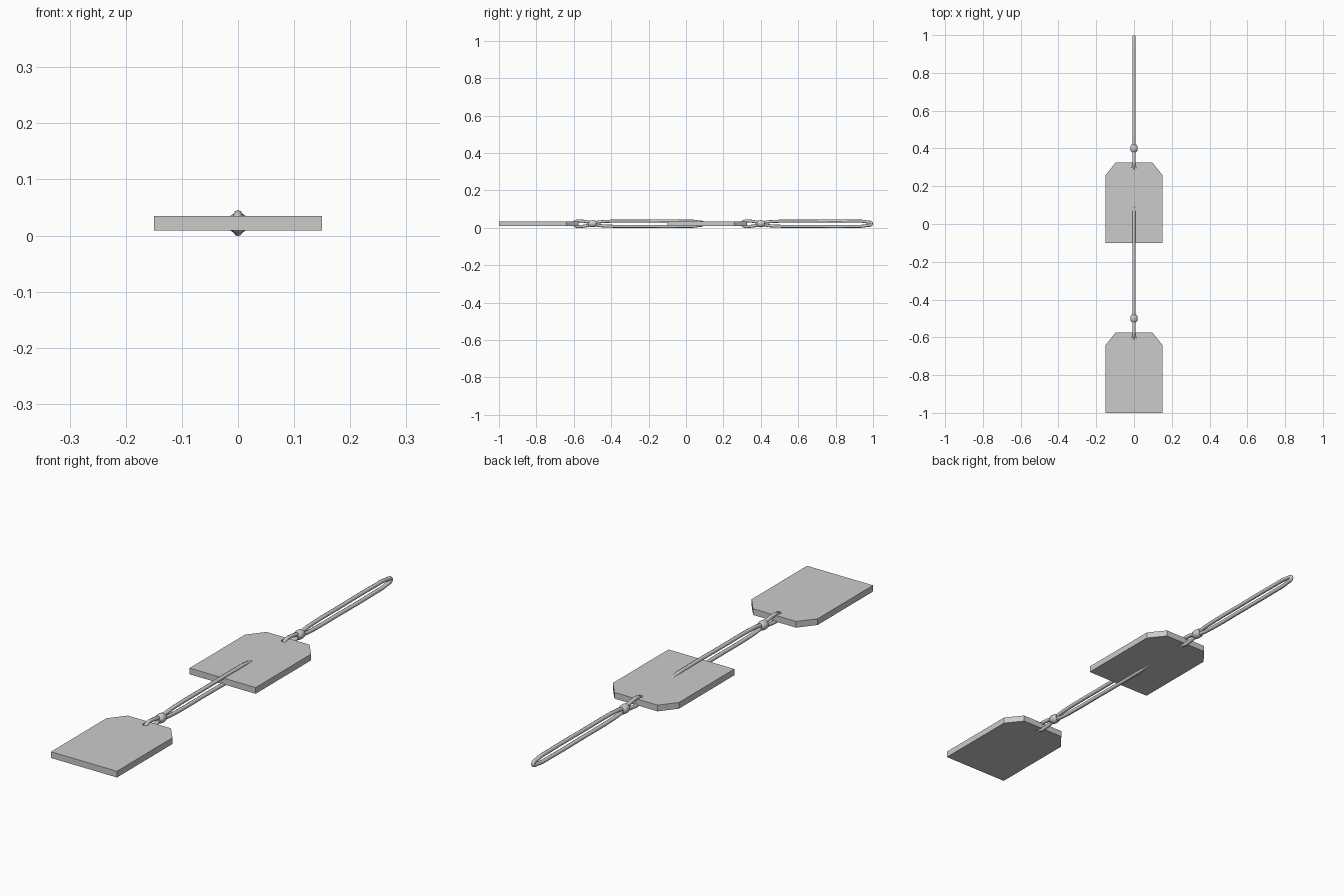
import bpy, math

if "Cube" in bpy.data.objects:
    bpy.data.objects.remove(bpy.data.objects["Cube"])

ZC = 0.022          # mid height of everything
R = 0.008           # string radius


def curve_to_mesh(cu, name):
    tmp = bpy.data.objects.new(name + "_curve", cu)
    bpy.context.collection.objects.link(tmp)
    dg = bpy.context.evaluated_depsgraph_get()
    me = bpy.data.meshes.new_from_object(tmp.evaluated_get(dg))
    bpy.data.objects.remove(tmp)
    ob = bpy.data.objects.new(name, me)
    bpy.context.collection.objects.link(ob)
    return ob


def smooth(ob, deg):
    bpy.ops.object.select_all(action='DESELECT')
    ob.select_set(True)
    bpy.context.view_layer.objects.active = ob
    bpy.ops.object.shade_smooth_by_angle(angle=math.radians(deg))


def make_tag(name, dy):
    # clipped-corner card with a punched hole
    cu = bpy.data.curves.new(name, 'CURVE')
    cu.dimensions = '2D'
    cu.fill_mode = 'BOTH'
    cu.extrude = 0.0128
    card = [(-.15, -.1), (.15, -.1), (.15, .26), (.098, .325), (-.098, .325), (-.15, .26)]
    hole = [(.011 * math.cos(i * math.pi / 8), .3 + .011 * math.sin(i * math.pi / 8))
            for i in range(16)]
    for pts in (card, hole):
        sp = cu.splines.new('POLY')
        sp.points.add(len(pts) - 1)
        for p, (x, y) in zip(sp.points, pts):
            p.co = (x, y, 0, 1)
        sp.use_cyclic_u = True
    ob = curve_to_mesh(cu, name)
    for p in ob.data.polygons:
        p.use_smooth = False
    ob.location = (0, dy, ZC)


def make_string(name, dy):
    # closed loop through the hole, pinched at the bead
    upper = [(.31, .012), (.345, .0138), (.40, .006), (.45, .011), (.52, .0138),
             (.65, .014), (.88, .014), (.965, .010)]
    path = [(.299, 0)] + upper + [(.992, 0)] + [(y, -z) for y, z in reversed(upper)]
    cu = bpy.data.curves.new(name, 'CURVE')
    cu.dimensions = '3D'
    cu.bevel_depth = R
    cu.bevel_resolution = 2
    cu.resolution_u = 6
    sp = cu.splines.new('BEZIER')
    sp.bezier_points.add(len(path) - 1)
    for p, (y, z) in zip(sp.bezier_points, path):
        p.co = (0, y, z)
        p.handle_left_type = p.handle_right_type = 'AUTO'
    sp.use_cyclic_u = True
    ob = curve_to_mesh(cu, name)
    ob.location = (0, dy, ZC)
    smooth(ob, 60)


def make_bead(name, dy):
    # barrel-shaped bead turned around the y axis
    prof = [(-.021, .011), (-.013, .0175), (0, .019), (.013, .0175), (.021, .011)]
    n = 16
    verts = [(r * math.cos(2 * math.pi * i / n), y, r * math.sin(2 * math.pi * i / n))
             for y, r in prof for i in range(n)]
    faces = [(k * n + i, (k + 1) * n + i, (k + 1) * n + (i + 1) % n, k * n + (i + 1) % n)
             for k in range(len(prof) - 1) for i in range(n)]
    faces += [tuple(range(n)), tuple(reversed(range(4 * n, 5 * n)))]
    me = bpy.data.meshes.new(name)
    me.from_pydata(verts, [], faces)
    ob = bpy.data.objects.new(name, me)
    bpy.context.collection.objects.link(ob)
    ob.location = (0, .4 + dy, ZC)
    smooth(ob, 40)


# two identical tags in a row
for label, dy in (("rear", 0.0), ("front", -0.9)):
    make_tag(label + "_tag", dy)
    make_string(label + "_string", dy)
    make_bead(label + "_bead", dy)
